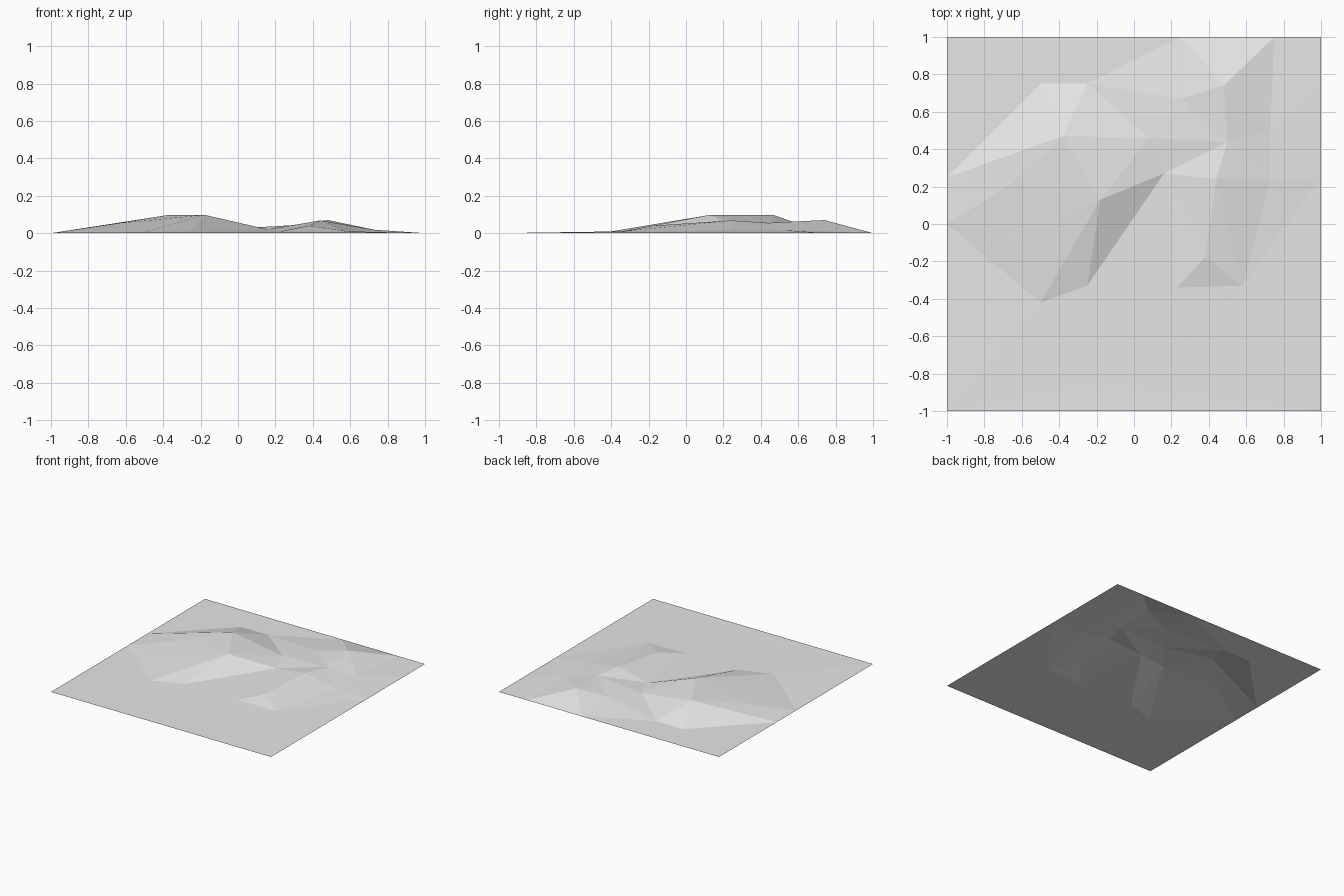
import bpy
import bmesh
from mathutils import Vector
from mathutils.geometry import delaunay_2d_cdt

default_cube = bpy.data.objects.get("Cube")
if default_cube:
    bpy.data.objects.remove(default_cube, do_unlink=True)

UNIT = 0.01

# Survey points of the ground: x, y, height, in hundredths of a unit
points = {
    # western hill
    "hill_south": (-18, 13, 9.8),
    "hill_north": (-38, 47, 9.6),
    "hill_west": (-65, 22, 5.2),
    "hill_flank": (-61, -9, 3),
    "foot_north_west": (-50, 75, 0),
    "foot_north": (-25, 75, 0),
    "foot_south_west": (-50, -42, 0.6),
    "foot_south": (-25, -33, 1),
    "west_rim_upper": (-100, 25, 0),
    "west_rim_lower": (-100, 0, 0),
    # valley between the hills
    "saddle": (8, 46, 3),
    "hollow": (16, 27, 2),
    "pass_north": (25, 67, 3.6),
    # eastern ridge
    "ridge_north": (48, 74, 7),
    "ridge_dip": (50, 44, 5.5),
    "ridge_middle": (44, 24, 6.8),
    "ridge_south": (38, -18, 4),
    "ridge_toe": (23, -34, 1),
    "east_foot_south": (58, -33, 1),
    "east_foot_middle": (73, 24, 1.8),
    "east_foot_north": (73, 50, 1.8),
    "north_rim_west": (25, 100, 0),
    "north_rim_east": (75, 100, 0),
    "east_rim_upper": (100, 75, 0),
    "east_rim_lower": (100, 25, 0),
    # gentle southern apron
    "apron_west": (-25, -85, 0),
    "apron_middle": (23, -67, 0.3),
    # corners of the sheet
    "corner_south_west": (-100, -100, 0),
    "corner_south_east": (100, -100, 0),
    "corner_north_east": (100, 100, 0),
    "corner_north_west": (-100, 100, 0),
}

# Creases that must appear as edges, each a chain of points
creases = [
    "west_rim_upper hill_west hill_south hill_north west_rim_upper",
    "hill_west hill_north foot_north_west foot_north hill_north saddle",
    "west_rim_upper foot_north_west",
    "saddle hill_south hollow foot_south hill_south foot_south_west foot_south",
    "west_rim_lower hill_flank hill_south",
    "west_rim_lower foot_south_west",
    "hill_flank foot_south_west",
    "foot_north saddle hollow ridge_dip saddle",
    "foot_north pass_north ridge_north ridge_dip ridge_middle ridge_south ridge_toe",
    "foot_north north_rim_west ridge_north north_rim_east",
    "north_rim_east east_foot_north east_foot_middle east_foot_south",
    "hollow ridge_middle",
    "hollow ridge_south",
    "hollow ridge_toe foot_south",
    "ridge_south east_foot_south ridge_toe",
    "ridge_middle east_foot_south",
    "ridge_dip east_foot_middle",
    "ridge_north east_foot_north",
    "east_foot_north east_rim_upper",
    "east_foot_middle east_rim_lower east_foot_south apron_middle",
    "foot_south apron_west apron_middle corner_south_east",
    "corner_south_west corner_south_east corner_north_east corner_north_west corner_south_west",
]

names = list(points)
edges = []
for chain in creases:
    stops = [names.index(name) for name in chain.split()]
    edges += list(zip(stops, stops[1:]))

# Triangulate the plan, then lift each vertex to its height
plan = [Vector((x, y)) * UNIT for x, y, _ in points.values()]
heights = [z * UNIT for _, _, z in points.values()]
flat, _, faces, origins, _, _ = delaunay_2d_cdt(plan, edges, [], 0, 1e-5)

bm = bmesh.new()
verts = []
for co, source in zip(flat, origins):
    if source:
        height = heights[source[0]]
    else:
        nearest = min(range(len(plan)), key=lambda i: (plan[i] - co).length)
        height = heights[nearest]
    verts.append(bm.verts.new((co.x, co.y, height)))
for face in faces:
    bm.faces.new([verts[i] for i in face])
bm.normal_update()
for face in bm.faces:
    if face.normal.z < 0:
        face.normal_flip()
    face.smooth = False

mesh = bpy.data.meshes.new("terrain")
bm.to_mesh(mesh)
bm.free()
terrain = bpy.data.objects.new("terrain", mesh)
bpy.context.collection.objects.link(terrain)

# Plain grey ground
ground_grey = bpy.data.materials.new("ground_grey")
ground_grey.use_nodes = True
colour = (0.8, 0.8, 0.8, 1)
ground_grey.diffuse_color = colour
ground_grey.node_tree.nodes["Principled BSDF"].inputs["Base Color"].default_value = colour
mesh.materials.append(ground_grey)
